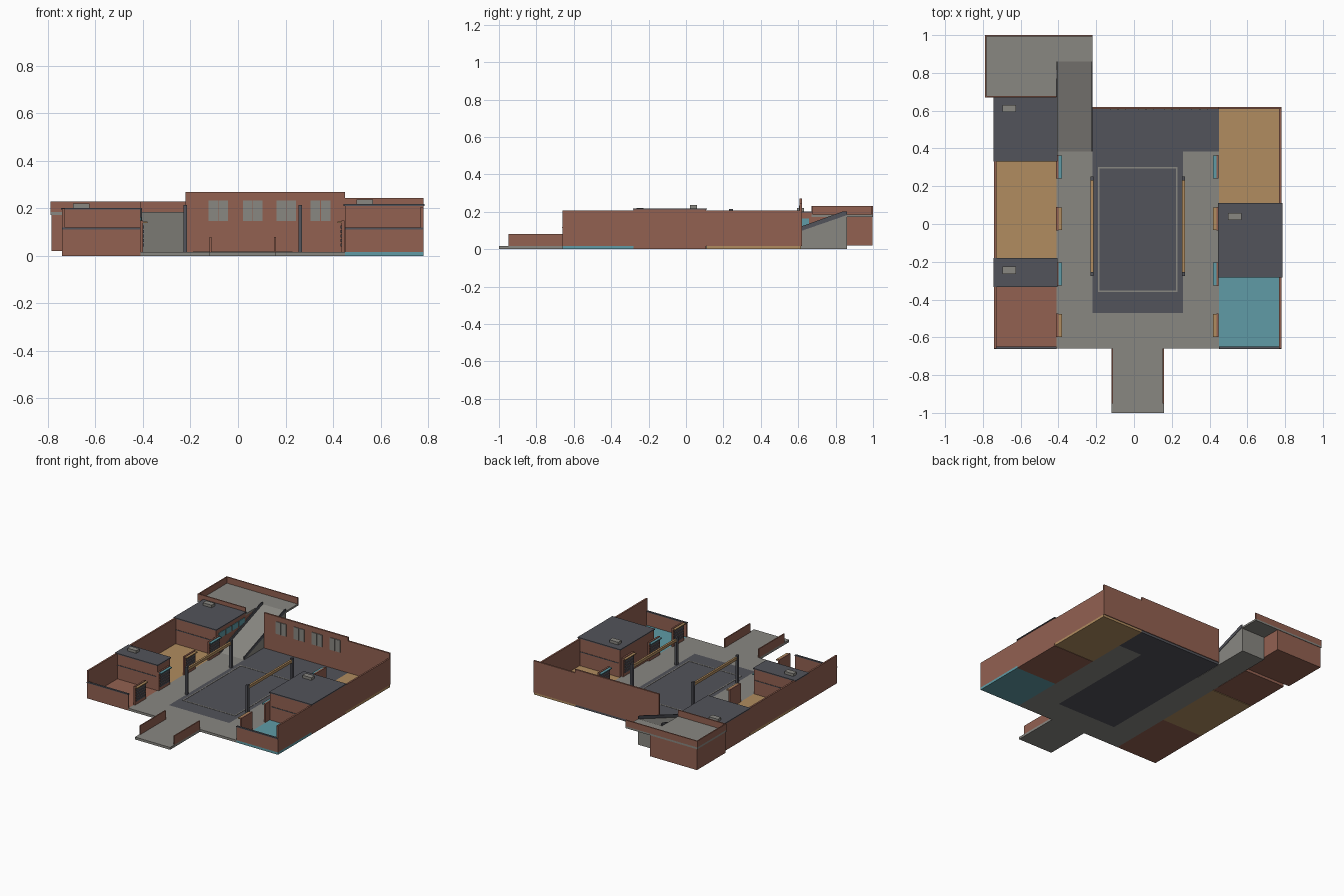
import bpy, bmesh

if "Cube" in bpy.data.objects:
    bpy.data.objects.remove(bpy.data.objects["Cube"])


def material(name, rgb):
    m = bpy.data.materials.new(name)
    m.diffuse_color = (*rgb, 1)
    m.use_nodes = True
    m.node_tree.nodes["Principled BSDF"].inputs["Base Color"].default_value = m.diffuse_color
    return m


BRICK = material("brick", (0.29, 0.12, 0.083))
TAN = material("tan", (0.44, 0.265, 0.115))
TEAL = material("teal", (0.115, 0.33, 0.38))
GREY = material("concrete", (0.25, 0.243, 0.222))
DARK = material("dark_grey", (0.085, 0.087, 0.103))


def finish(name, bm, mat):
    bmesh.ops.recalc_face_normals(bm, faces=bm.faces)
    me = bpy.data.meshes.new(name)
    bm.to_mesh(me)
    bm.free()
    me.materials.append(mat)
    ob = bpy.data.objects.new(name, me)
    bpy.context.collection.objects.link(ob)
    return ob


def box(name, mat, x0, x1, y0, y1, z0, z1):
    bm = bmesh.new()
    bmesh.ops.create_cube(bm, size=1)
    for v in bm.verts:
        v.co = (x1 if v.co.x > 0 else x0, y1 if v.co.y > 0 else y0, z1 if v.co.z > 0 else z0)
    return finish(name, bm, mat)


def side_prism(name, mat, x0, x1, yz):
    """Profile in y, z pushed along x."""
    bm = bmesh.new()
    f = bm.faces.new([bm.verts.new((x0, y, z)) for y, z in yz])
    ext = bmesh.ops.extrude_face_region(bm, geom=[f])["geom"]
    bmesh.ops.translate(bm, vec=(x1 - x0, 0, 0), verts=[g for g in ext if isinstance(g, bmesh.types.BMVert)])
    return finish(name, bm, mat)


F = 0.017   # floor thickness
W = 0.012   # wall thickness

# Ground slabs
box("walkway_left", GREY, -0.41, -0.22, -0.66, 0.39, 0, F)
box("walkway_front", GREY, -0.22, 0.26, -0.66, -0.47, 0, F)
box("walkway_right", GREY, 0.26, 0.45, -0.66, 0.385, 0, F)
box("entrance_path", GREY, -0.12, 0.16, -1.0, -0.66, 0, F)
box("court_floor", DARK, -0.22, 0.26, -0.47, 0.615, 0, F)
box("court_floor_corner", DARK, 0.26, 0.45, 0.385, 0.615, 0, F)
for name, mat, x0, x1, y0, y1 in (
        ("brick_room_floor", BRICK, -0.74, -0.41, -0.66, -0.33),
        ("tan_room_floor_left", TAN, -0.74, -0.41, -0.185, 0.33),
        ("teal_room_floor", TEAL, 0.45, 0.78, -0.66, -0.28),
        ("tan_room_floor_right", TAN, 0.45, 0.78, 0.11, 0.615)):
    box(name, mat, x0, x1, y0, y1, 0, F)

# Entrance side walls
for x in (-0.12, 0.152):
    box("entrance_wall", BRICK, x, x + 0.008, -0.95, -0.66, F, 0.08)

# Court marking
for y in (-0.36, 0.293):
    box("court_line_end", GREY, -0.19, 0.23, y, y + 0.008, F, F + 0.002)
for x in (-0.19, 0.222):
    box("court_line_side", GREY, x, x + 0.008, -0.36, 0.301, F, F + 0.002)

# Perimeter walls
box("outer_wall_left", BRICK, -0.74, -0.74 + W, -0.66, 0.34, F, 0.20)
box("outer_wall_right", BRICK, 0.78 - W, 0.78, -0.66, 0.62, F, 0.207)
box("back_wall_tall", BRICK, -0.22, 0.45, 0.608, 0.62, F, 0.27)
box("back_wall_low", BRICK, 0.45, 0.78, 0.608, 0.62, F, 0.245)
for x0, x1 in ((-0.74, -0.41), (0.45, 0.78)):
    box("front_wall", BRICK, x0, x1, -0.66, -0.65, F, 0.112)
    box("front_wall_cap", DARK, x0, x1, -0.663, -0.649, 0.112, 0.119)

# Paired windows on the tall back wall
for cx in (-0.083, 0.062, 0.203, 0.347):
    for s in (-1, 1):
        c = cx + s * 0.0215
        box("back_window", GREY, c - 0.02, c + 0.02, 0.603, 0.609, 0.147, 0.234)

# Roofed blocks with mid band, flat roof and roof vent
for name, x0, x1, y0, y1, h, vx, vy in (
        ("shop_block_front", -0.74, -0.41, -0.33, -0.185, 0.195, -0.66, -0.245),
        ("shop_block_rear", -0.74, -0.41, 0.335, 0.67, 0.195, -0.66, 0.612),
        ("shop_block_right", 0.45, 0.78, -0.28, 0.107, 0.211, 0.533, 0.04)):
    box(name, BRICK, x0, x1, y0, y1, 0, h)
    box(name + "_band", DARK, x0 + 0.01, x1 - 0.01, y0 - 0.003, y1 + 0.003, 0.113, 0.118)
    box(name + "_roof", DARK, x0 - 0.005, x1 + 0.005, y0 - 0.004, y1 + 0.004, h, h + 0.007)
    box(name + "_vent", GREY, vx - 0.035, vx + 0.035, vy - 0.019, vy + 0.019, h + 0.007, h + 0.026)

# Windows of the rear block beside the ramp
for i in range(4):
    y = 0.365 + i * 0.076
    box("rear_block_window", TEAL, -0.411, -0.406, y, y + 0.065, 0.125, 0.165)

# Shuttered stalls with coloured awnings along both walkways
for side, xw in ((1, -0.412), (-1, 0.448)):
    for mat, cy in ((TAN, -0.537), (TEAL, -0.265), (TAN, 0.028), (TEAL, 0.302)):
        def stall(name, m, d0, d1, y0, y1, z0, z1):
            a, b = sorted((xw + side * d0, xw + side * d1))
            box(name, m, a, b, cy + y0, cy + y1, z0, z1)
        stall("stall_panel", BRICK, 0, 0.012, -0.062, 0.062, F, 0.15)
        stall("stall_awning", mat, 0.002, 0.03, -0.06, 0.06, 0.139, 0.146)
        for k in range(5):
            z = 0.04 + k * 0.019
            stall("stall_slat", DARK, 0.011, 0.017, -0.05, 0.05, z, z + 0.012)

# Court side frames: posts and beam
for x in (-0.222, 0.262):
    for y in (-0.265, 0.24):
        box("frame_post", DARK, x - 0.008, x + 0.008, y - 0.011, y + 0.011, F, 0.215)
    box("frame_beam", TAN, x - 0.007, x + 0.007, -0.254, 0.229, 0.185, 0.205)

# Ramp up to the terrace, with sloping side rails
side_prism("ramp", GREY, -0.408, -0.222, [(0.385, 0), (0.86, 0), (0.86, 0.185), (0.385, F)])
for x in (-0.41, -0.224):
    side_prism("ramp_rail", DARK, x, x + 0.005,
               [(0.385, F), (0.86, 0.182), (0.86, 0.202), (0.84, 0.202), (0.385, 0.038)])

# Raised terrace: brick base, L-shaped slab, parapets
box("terrace_base", BRICK, -0.785, -0.412, 0.67, 0.997, 0.02, 0.172)
box("terrace_slab", GREY, -0.79, -0.411, 0.67, 1.0, 0.172, 0.185)
box("terrace_slab_landing", GREY, -0.411, -0.22, 0.86, 1.0, 0.172, 0.185)
box("terrace_parapet_left", BRICK, -0.79, -0.782, 0.67, 1.0, 0.185, 0.23)
box("terrace_parapet_back", BRICK, -0.79, -0.22, 0.992, 1.0, 0.185, 0.23)
box("terrace_parapet_front", BRICK, -0.79, -0.411, 0.67, 0.678, 0.185, 0.23)
